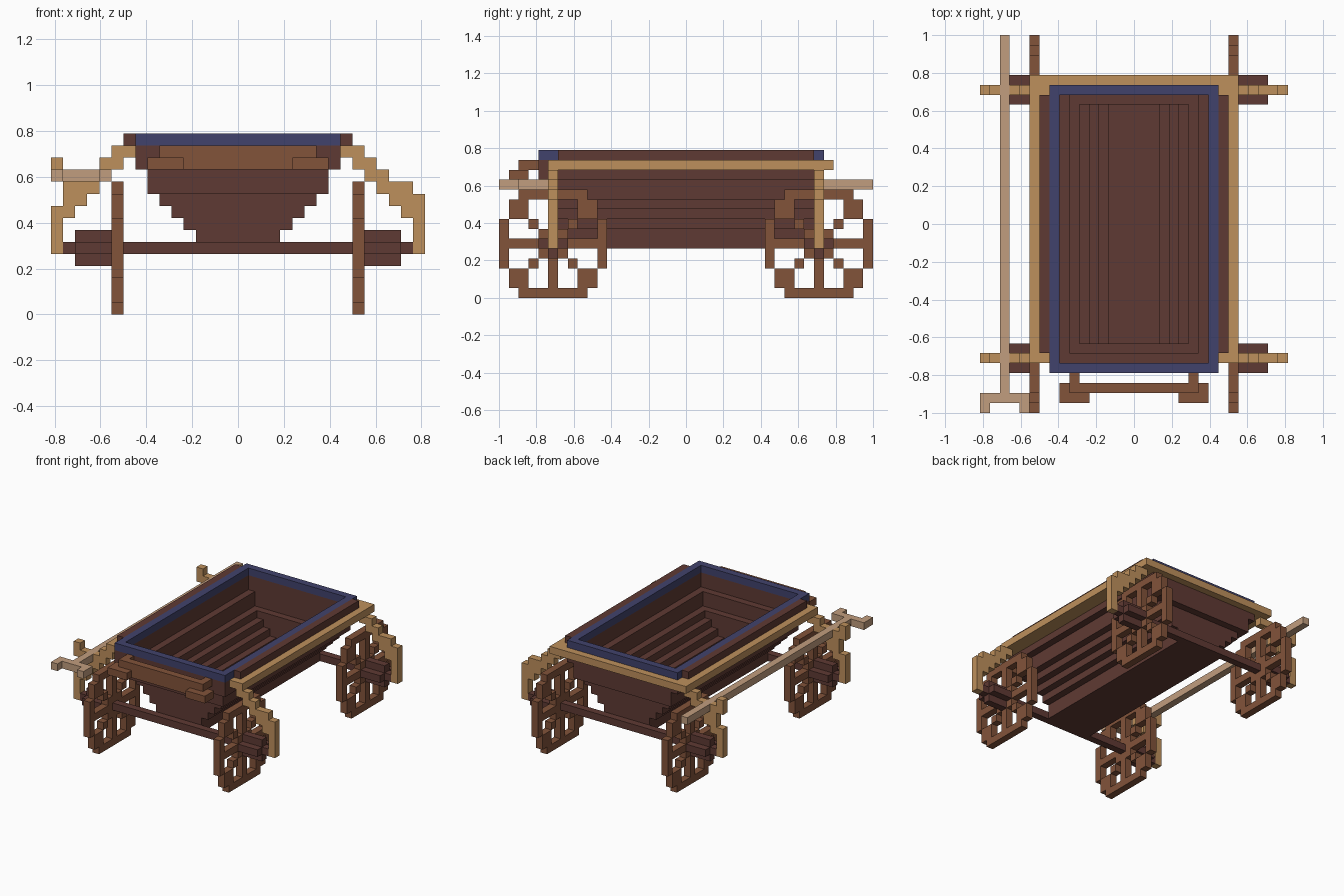
import bpy
import bmesh
from mathutils import Vector

cube = bpy.data.objects.get("Cube")
if cube:
    bpy.data.objects.remove(cube, do_unlink=True)

V = 1 / 19  # size of one block


def srgb(r, g, b):
    def lin(c):
        c /= 255
        return c / 12.92 if c <= 0.04045 else ((c + 0.055) / 1.055) ** 2.4
    return (lin(r), lin(g), lin(b), 1)


def material(name, rgb):
    m = bpy.data.materials.new(name)
    m.use_nodes = True
    m.diffuse_color = srgb(*rgb)
    bsdf = next(n for n in m.node_tree.nodes if n.type == 'BSDF_PRINCIPLED')
    bsdf.inputs["Base Color"].default_value = srgb(*rgb)
    return m


DARK = material("dark brown wood", (95, 58, 51))
BROWN = material("brown wood", (130, 83, 58))
TAN = material("tan wood", (190, 144, 92))
PALE = material("pale wood", (193, 157, 126))
BLUE = material("blue trim", (65, 66, 108))


def part(name, mat, boxes):
    """One object from boxes (x0, x1, y0, y1, z0, z1) in block units."""
    bm = bmesh.new()
    for x0, x1, y0, y1, z0, z1 in boxes:
        lo, hi = Vector((x0, y0, z0)), Vector((x1, y1, z1))
        verts = bmesh.ops.create_cube(bm, size=1)["verts"]
        for v in verts:
            v.co = ((lo + hi) / 2 + v.co * (hi - lo)) * V
    mesh = bpy.data.meshes.new(name)
    bm.to_mesh(mesh)
    bm.free()
    mesh.materials.append(mat)
    obj = bpy.data.objects.new(name, mesh)
    bpy.context.collection.objects.link(obj)
    return obj


def ring(hx, y0, y1, z0, z1):
    """Four walls one block thick around a rectangle."""
    return [(-hx, -hx + 1, y0, y1, z0, z1), (hx - 1, hx, y0, y1, z0, z1),
            (-hx + 1, hx - 1, y0, y0 + 1, z0, z1), (-hx + 1, hx - 1, y1 - 1, y1, z0, z1)]


def mirror(boxes):
    return boxes + [(-b[1], -b[0]) + tuple(b[2:]) for b in boxes]


# Stepped wagon tub, widening upwards
tub = [(-3.5, 3.5, -13, 13, 5, 6)]
for hx, y0, y1, z0, z1 in [(3.5, -13, 13, 6, 7), (4.5, -13, 13, 7, 8), (5.5, -13, 13, 8, 9),
                           (6.5, -13, 13, 9, 10), (7.5, -14, 14, 10, 12), (8.5, -15, 14, 12, 14)]:
    tub += ring(hx, y0, y1, z0, z1)
part("tub", DARK, tub)
part("side_boards", DARK, mirror([(8.5, 9.5, -13, 13, 14, 15)]))
part("top_trim", BLUE, ring(8.5, -15, 14, 14, 15))

# Tan rail along the sides and back
part("side_rails", TAN, mirror([(8.5, 10.5, -14, 15, 13, 14)]))
part("back_rail", TAN, [(-8.5, 8.5, 14, 15, 13, 14)])

# Front foot board on two arms
part("foot_board", BROWN, mirror([(5.5, 6.5, -16, -15, 13, 14), (4.5, 7.5, -18, -17, 12, 13)])
     + [(-6.5, 6.5, -17, -16, 13, 14), (-7.5, 7.5, -17, -16, 12, 13)])

# Wheel pattern, bottom row up to the middle row
WHEEL = ["..#######..",
         ".##..#..##.",
         ".##..#..##.",
         "#..#.#.#..#",
         "#...###...#",
         "###########"]
WHEEL += WHEEL[-2::-1]


def wheel_boxes(x, y):
    boxes = []
    for z, row in enumerate(WHEEL):
        start = None
        for i, c in enumerate(row + "."):
            if c == "#" and start is None:
                start = i
            elif c == "." and start is not None:
                boxes.append((x - 0.5, x + 0.5, y + start, y + i, z, z + 1))
                start = None
    return boxes


# Mudguard steps: (inner x, outer x, bottom z, top z)
STEPS = [(8.5, 10.5, 13, 14), (9.5, 11.5, 12, 13), (10.5, 12.5, 11, 12),
         (11.5, 14.5, 10, 11), (13.5, 15.5, 8, 9), (14.5, 15.5, 5, 8)]

for end, y in (("front", -14), ("back", 13)):
    for side, s in (("left", 1), ("right", -1)):
        part(f"{end}_{side}_wheel", BROWN, wheel_boxes(10 * s, y - 5))
        # Cross-shaped hub
        x0, x1 = sorted((10.5 * s, 13.5 * s))
        part(f"{end}_{side}_hub", DARK, [(x0, x1, y - 1, y + 2, 5, 6), (x0, x1, y, y + 1, 4, 5),
                                         (x0, x1, y, y + 1, 6, 7)])
        # Mudguard bracket; the right one has a cradle for the pole
        steps = STEPS + ([(12.5, 15.5, 9, 10)] if s > 0 else
                         [(12.5, 14.5, 9, 10), (13.5, 15.5, 11, 12), (14.5, 15.5, 12, 13)])
        part(f"{end}_{side}_mudguard", TAN,
             [(*sorted((a * s, b * s)), y, y + 1, z0, z1) for a, b, z0, z1 in steps])
    part(f"{end}_axle", DARK, [(-14.5, 14.5, y, y + 1, 5, 6)])

# Stowed draw pole with a forked front crossbar
part("draw_pole", PALE, [(-13.5, -12.5, -17, 19, 11, 12), (-15.5, -10.5, -18, -17, 11, 12),
                         (-15.5, -14.5, -19, -18, 11, 12), (-11.5, -10.5, -19, -18, 11, 12)])
